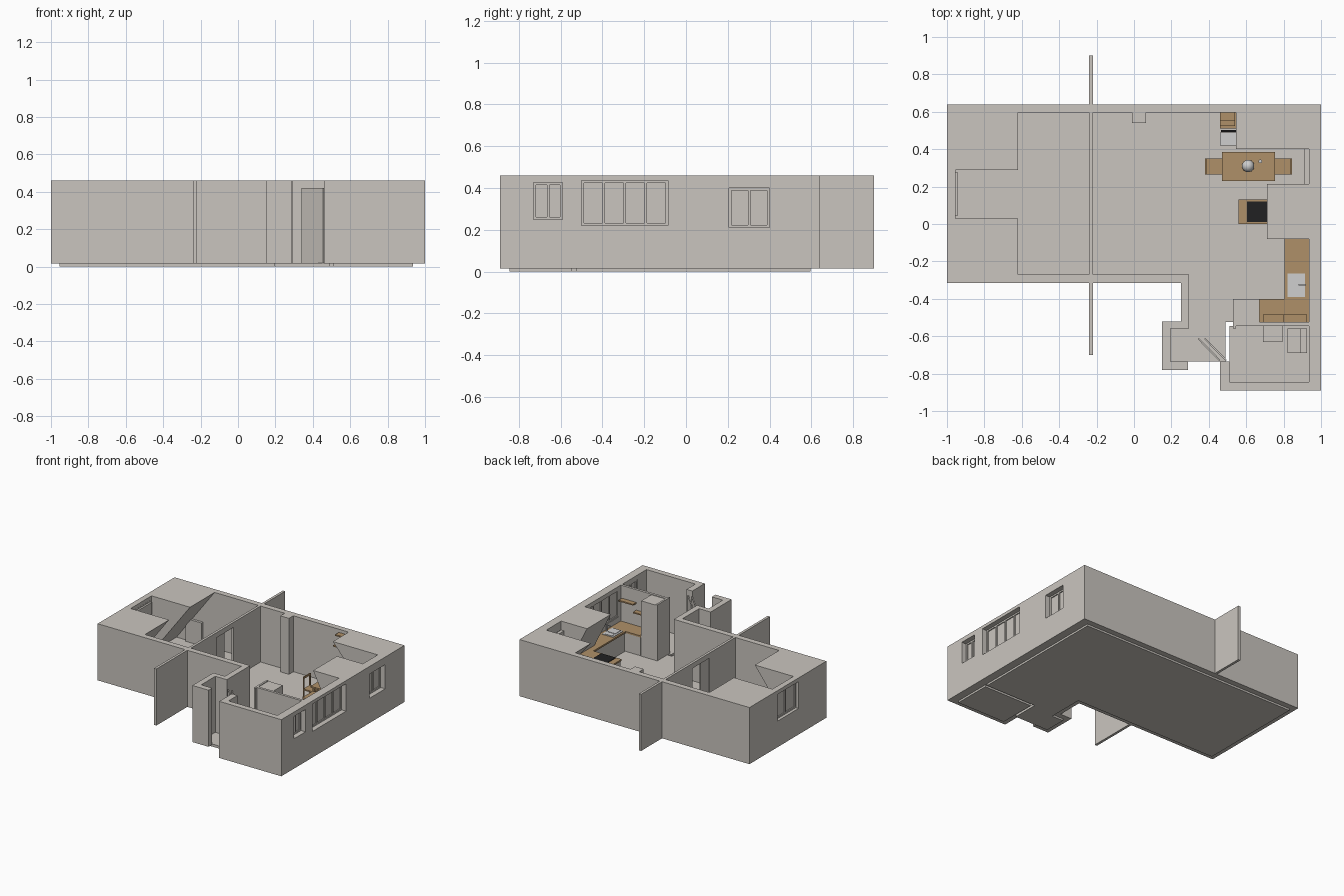
import bpy, bmesh, math
from mathutils import Matrix, Vector

if "Cube" in bpy.data.objects:
    bpy.data.objects.remove(bpy.data.objects["Cube"])


def material(name, rgb):
    m = bpy.data.materials.new(name)
    m.diffuse_color = (*rgb, 1)
    m.use_nodes = True
    m.node_tree.nodes["Principled BSDF"].inputs["Base Color"].default_value = m.diffuse_color
    return m


PLASTER = material("warm_grey_plaster", (0.59, 0.56, 0.52))
WOOD = material("oak_wood", (0.43, 0.28, 0.14))
BLACK = material("black_glass", (0.015, 0.015, 0.016))
STEEL = material("pale_steel", (0.62, 0.62, 0.62))

Z0, Z1 = 0.015, 0.46


def finish(name, bm, mat):
    bmesh.ops.recalc_face_normals(bm, faces=bm.faces)
    me = bpy.data.meshes.new(name)
    bm.to_mesh(me)
    bm.free()
    me.materials.append(mat)
    ob = bpy.data.objects.new(name, me)
    bpy.context.collection.objects.link(ob)
    return ob


def box(name, x0, x1, y0, y1, z0=Z0, z1=Z1, mat=PLASTER):
    bm = bmesh.new()
    bmesh.ops.create_cube(bm, size=1)
    for v in bm.verts:
        v.co = Vector(((x0 + x1) / 2 + v.co.x * (x1 - x0),
                       (y0 + y1) / 2 + v.co.y * (y1 - y0),
                       (z0 + z1) / 2 + v.co.z * (z1 - z0)))
    return finish(name, bm, mat)


def prism(name, pts, direction, mat=PLASTER):
    """Extrude a closed polygon along a direction."""
    bm = bmesh.new()
    f = bm.faces.new([bm.verts.new(p) for p in pts])
    r = bmesh.ops.extrude_face_region(bm, geom=[f])
    bmesh.ops.translate(bm, vec=direction,
                        verts=[v for v in r["geom"] if isinstance(v, bmesh.types.BMVert)])
    return finish(name, bm, mat)


def slab(name, pts, z0, z1):
    return prism(name, [(x, y, z0) for x, y in pts], (0, 0, z1 - z0))


def cut(ob, cutters):
    for c in cutters:
        mod = ob.modifiers.new("opening", 'BOOLEAN')
        mod.operation, mod.solver, mod.object = 'DIFFERENCE', 'EXACT', c
    dg = bpy.context.evaluated_depsgraph_get()
    me = bpy.data.meshes.new_from_object(ob.evaluated_get(dg))
    ob.modifiers.clear()
    ob.data = me
    for c in cutters:
        bpy.data.objects.remove(c)


def window(name, x, y0, y1, z0, z1, panes):
    """Recessed pane with a frame and upright bars, set in a wall at x."""
    t, d = 0.012, 0.011
    box(name + "_pane", x - 0.003, x + 0.003, y0, y1, z0, z1)
    for i in range(panes + 1):
        y = y0 + (y1 - y0 - t) * i / panes
        box(name + "_bar", x - d, x + d, y, y + t, z0, z1)
    for z in (z0, z1 - t):
        box(name + "_rail", x - d, x + d, y0, y1, z, z + t)


# Floors
slab("main_floor", [(-0.955, 0.595), (-0.955, -0.27), (0.295, -0.27), (0.295, -0.56),
                    (0.195, -0.56), (0.195, -0.735), (0.49, -0.735), (0.49, -0.525),
                    (0.935, -0.525), (0.935, 0.595)], 0, 0.02)
box("bathroom_floor", 0.51, 0.935, -0.845, -0.545, 0, 0.02)

# Outer walls around the back, left and front
slab("back_wall", [(-1, 0.595), (1, 0.595), (1, 0.64), (-1, 0.64)], Z0, Z1)
slab("front_wall", [(-1, -0.315), (0.25, -0.315), (0.25, -0.52), (0.15, -0.52),
                    (0.15, -0.78), (0.29, -0.78), (0.29, -0.735), (0.195, -0.735),
                    (0.195, -0.56), (0.295, -0.56), (0.295, -0.27), (-1, -0.27)], Z0, Z1)
slab("bathroom_outer_wall", [(0.46, -0.89), (1, -0.89), (1, -0.845), (0.51, -0.845),
                             (0.51, -0.735), (0.46, -0.735)], Z0, Z1)

# Left and right walls with window openings
left_wall = box("left_wall", -1, -0.955, -0.27, 0.595)
right_wall = box("right_wall", 0.935, 1, -0.845, 0.595)
LEFT = [(0.03, 0.29, 0.22, 0.43, 2)]
RIGHT = [(-0.73, -0.59, 0.25, 0.425, 2), (-0.5, -0.085, 0.22, 0.435, 4),
         (0.205, 0.4, 0.21, 0.4, 2)]
for wall, spec, x, name in ((left_wall, LEFT, -0.965, "left_window"),
                            (right_wall, RIGHT, 0.95, "right_window")):
    cut(wall, [box("cutter", x - 0.1, x + 0.1, *w[:4]) for w in spec])
    for w in spec:
        window(name, x, *w)
box("left_window_sash", -0.955, -0.94, 0.045, 0.275, 0.23, 0.42)
box("dormer_window_sash", 0.91, 0.935, 0.215, 0.4, 0.21, 0.39)

# Sloping attic ceilings either side of the dormers
for top, foot, y0, y1 in ((-0.62, -0.955, 0.29, 0.595), (-0.62, -0.955, -0.27, 0.03),
                          (0.545, 0.935, 0.4, 0.595), (0.71, 0.935, -0.08, 0.215)):
    prism("sloped_ceiling", [(top, y0, Z1), (foot, y0, Z1), (foot, y0, Z0)], (0, y1 - y0, 0))

# Dividing wall with doorway, its leaf, and inner walls
divider = box("dividing_wall", -0.24, -0.22, -0.70, 0.90)
cut(divider, [box("cutter", -0.3, -0.1, 0.05, 0.26, 0.0, 0.42)])
box("divider_door", -0.234, -0.226, 0.05, 0.155, 0.02, 0.42)
box("wall_column", -0.01, 0.065, 0.54, 0.595)
box("kitchen_wall", 0.53, 0.935, -0.545, -0.525)
box("kitchen_wall_end", 0.53, 0.545, -0.56, -0.40)
box("low_cupboard", -0.86, -0.72, 0.575, 0.595, 0.02, 0.2)

# Two open doors at the entrance
for x in (0.455, 0.49):
    prism("open_door", [(x, -0.732, 0.02), (x - 0.115, -0.615, 0.02),
                        (x - 0.109, -0.609, 0.02), (x + 0.006, -0.726, 0.02)], (0, 0, 0.4))

# U-shaped kitchen: base units, worktops and tall cupboard
for x0, x1, y0, y1 in ((0.805, 0.935, -0.4, 0.0), (0.67, 0.935, -0.525, -0.4),
                       (0.56, 0.935, 0.0, 0.13)):
    box("base_unit", x0 + 0.006, x1, y0 + 0.003, y1 - 0.003, 0.02, 0.165)
    box("worktop", x0, x1, y0, y1, 0.165, 0.178, WOOD)
box("tall_cupboard", 0.545, 0.67, -0.525, -0.40, 0.02, 0.455)
box("upper_shelf", 0.80, 0.925, -0.525, -0.485, 0.35, 0.36, WOOD)
box("lower_shelf", 0.69, 0.80, -0.525, -0.485, 0.29, 0.30, WOOD)
box("hob", 0.605, 0.73, 0.01, 0.12, 0.178, 0.183, BLACK)

# Sink with basin rim and tap
box("sink_plate", 0.82, 0.915, -0.39, -0.265, 0.178, 0.182, STEEL)
for y0, y1 in ((-0.385, -0.315), (-0.305, -0.27)):
    box("sink_basin", 0.835, 0.9, y0, y1, 0.182, 0.185, STEEL)
box("tap_post", 0.912, 0.92, -0.329, -0.321, 0.178, 0.23, STEEL)
box("tap_spout", 0.88, 0.92, -0.328, -0.322, 0.225, 0.231, STEEL)

# Dining table, lamp globe and cup
box("table_top", 0.47, 0.755, 0.23, 0.385, 0.142, 0.154, WOOD)
for x in (0.48, 0.73):
    for y in (0.24, 0.36):
        box("table_leg", x, x + 0.015, y, y + 0.015, 0.02, 0.142, WOOD)


def round_part(name, kind, loc, r, h=0, mat=STEEL):
    bm = bmesh.new()
    m = Matrix.Translation(loc)
    if kind == "ball":
        bmesh.ops.create_uvsphere(bm, u_segments=24, v_segments=12, radius=r, matrix=m)
    else:
        bmesh.ops.create_cone(bm, cap_ends=True, segments=16, radius1=r, radius2=r,
                              depth=h, matrix=m)
    ob = finish(name, bm, mat)
    ob.data.shade_smooth()
    ob.data.set_sharp_from_angle(angle=math.radians(35))


round_part("table_bowl", "ball", (0.61, 0.31, 0.183), 0.033)
round_part("table_cup", "tube", (0.675, 0.335, 0.165), 0.01, 0.022)

# Chairs facing each other across the table
for edge, s in ((0.38, 1), (0.845, -1)):
    def part(name, a, b, y0, y1, z0, z1):
        xs = sorted((edge + s * a, edge + s * b))
        box(name, *xs, y0, y1, z0, z1, WOOD)
    part("chair_seat", 0, 0.095, 0.265, 0.35, 0.085, 0.095)
    part("chair_back_rail", 0, 0.008, 0.265, 0.35, 0.175, 0.19)
    for y in (0.265, 0.342):
        part("chair_back_post", 0, 0.008, y, y + 0.008, 0.02, 0.19)
        part("chair_front_leg", 0.087, 0.095, y, y + 0.008, 0.02, 0.085)

# Desk corner under the slope with shelves, screen and stool
box("desk_top", 0.46, 0.78, 0.51, 0.595, 0.135, 0.147, WOOD)
box("desk_side", 0.46, 0.472, 0.515, 0.595, 0.02, 0.135, WOOD)
box("desk_high_shelf", 0.46, 0.54, 0.55, 0.595, 0.425, 0.435, WOOD)
box("desk_low_shelf", 0.46, 0.54, 0.525, 0.595, 0.35, 0.36, WOOD)
box("desk_screen", 0.465, 0.545, 0.492, 0.502, 0.09, 0.18, BLACK)
box("desk_stool", 0.46, 0.545, 0.42, 0.49, 0.02, 0.1, STEEL)

# Bathroom fittings
box("washstand", 0.69, 0.795, -0.63, -0.545, 0.02, 0.15)
box("toilet_cistern", 0.89, 0.925, -0.69, -0.56, 0.02, 0.16)
box("toilet_seat", 0.82, 0.89, -0.69, -0.56, 0.02, 0.09)
